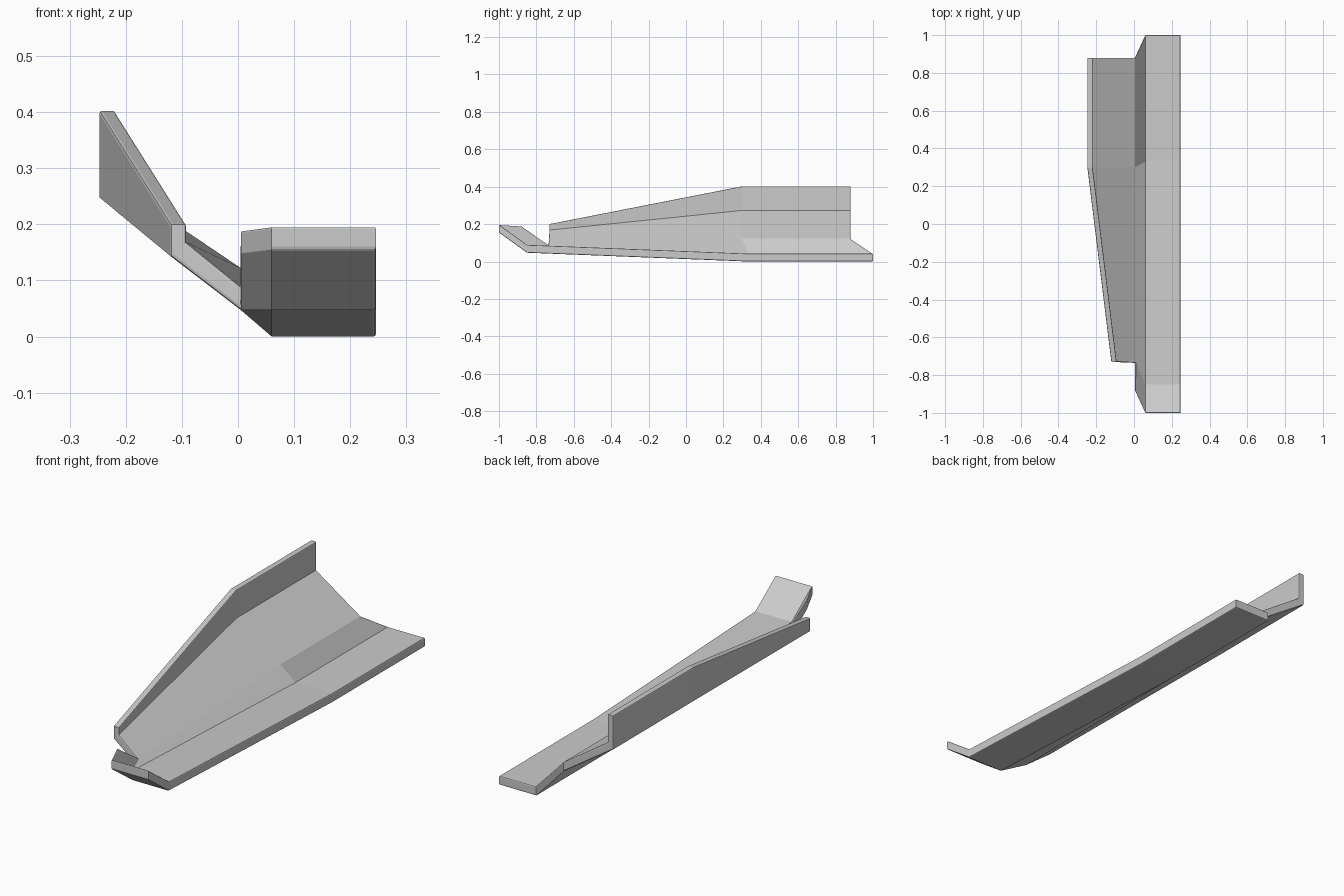
import bpy, bmesh

if "Cube" in bpy.data.objects:
    bpy.data.objects.remove(bpy.data.objects["Cube"])

# Cross-section stations of the outer skin: wall top, wall foot, chine, floor edge, floor side
outer = [
    [None, None, (.005, -.88, .148), (.06, -1, .155), (.246, -1, .155)],
    [(-.12, -.73, .2), (-.12, -.73, .143), (.005, -.735, .047), (.06, -.85, .047), (.246, -.85, .047)],
    [(-.247, .3, .402), (-.247, .3, .248), (.005, .3, .08), (.06, .33, 0), (.246, .33, 0)],
    [(-.247, .88, .402), (-.247, .88, .248), (.005, .88, .08), (.06, 1, 0), (.246, 1, 0)],
]
# Offset from outer to inner skin for each column
thick = [(.028, 0), (.028, .025), (0, .042), (0, .042), (0, .042)]

bm = bmesh.new()


def skin(inner):
    grid = []
    for row in outer:
        grid.append([p and bm.verts.new((p[0] + inner * t[0], p[1], p[2] + inner * t[1]))
                     for p, t in zip(row, thick)])
    return grid


low, high = skin(0), skin(1)

# Outer and inner panels
for r in range(3):
    for c in range(4):
        if low[r][c]:
            for g in (low, high):
                bm.faces.new((g[r][c], g[r][c + 1], g[r + 1][c + 1], g[r + 1][c]))

# Rim joining both skins, walked once around the outline
rim = [(0, 2), (0, 3), (0, 4), (1, 4), (2, 4), (3, 4), (3, 3), (3, 2),
       (3, 1), (3, 0), (2, 0), (1, 0), (1, 1), (1, 2)]
for (a, b), (c, d) in zip(rim, rim[1:] + rim[:1]):
    bm.faces.new((low[a][b], low[c][d], high[c][d], high[a][b]))
bmesh.ops.recalc_face_normals(bm, faces=bm.faces)

# Mark only the rim edges for a small chamfer
rim_verts = {g[r][c]: k for k, g in enumerate((low, high)) for r, c in rim}
weight = bm.edges.layers.float.new("bevel_weight_edge")
for e in bm.edges:
    if e.calc_face_angle(0) > .9 and (len({rim_verts.get(v) for v in e.verts}) == 1):
        a, b = e.link_faces
        mixed = [len({rim_verts.get(v) for v in f.verts}) > 1 for f in (a, b)]
        e[weight] = float(any(mixed))

mesh = bpy.data.meshes.new("bent_panel")
bm.to_mesh(mesh)
bm.free()
panel = bpy.data.objects.new("bent_panel", mesh)
bpy.context.collection.objects.link(panel)

# Softened rim
bevel = panel.modifiers.new("rim_bevel", 'BEVEL')
bevel.limit_method = 'WEIGHT'
bevel.width = .005
bevel.segments = 2
